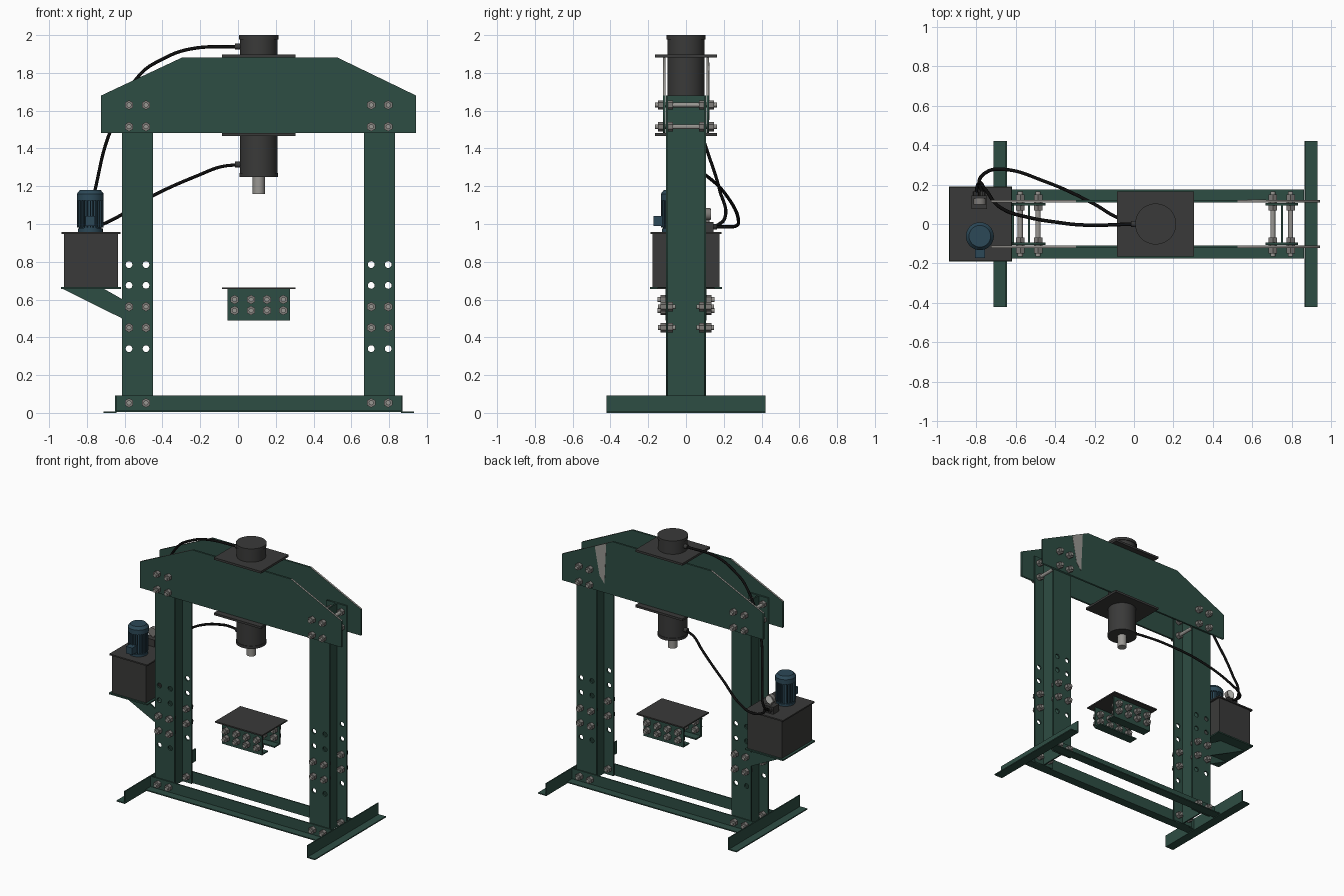
import bpy, bmesh, math
from mathutils import Vector, Matrix

if "Cube" in bpy.data.objects:
    bpy.data.objects.remove(bpy.data.objects["Cube"])


def material(name, col):
    m = bpy.data.materials.new(name)
    m.diffuse_color = (*col, 1)
    m.use_nodes = True
    m.node_tree.nodes["Principled BSDF"].inputs["Base Color"].default_value = m.diffuse_color
    return m


GREEN = material("dark green paint", (0.027, 0.075, 0.057))
DARK = material("charcoal paint", (0.042, 0.042, 0.041))
BLUE = material("motor blue", (0.025, 0.065, 0.095))
STEEL = material("bare steel", (0.32, 0.31, 0.29))
NUT = material("bolt steel", (0.21, 0.20, 0.19))
BLACK = material("hose black", (0.004, 0.004, 0.004))
WHITE = material("gauge face", (0.7, 0.7, 0.66))
CX = 0.11                      # centre of the frame in x
COLUMNS = (-0.532, 0.75)       # column centres


def tag(verts, mat):
    for f in {f for v in verts for f in v.link_faces}:
        f.material_index = mat


def box(bm, x0, x1, y0, y1, z0, z1, mat=0):
    mx = Matrix.Translation(((x0 + x1) / 2, (y0 + y1) / 2, (z0 + z1) / 2)) @ \
        Matrix.Diagonal((x1 - x0, y1 - y0, z1 - z0, 1))
    tag(bmesh.ops.create_cube(bm, size=1, matrix=mx)["verts"], mat)


def cyl(bm, a, b, r, n=32, r2=None, mat=0):
    a, b = Vector(a), Vector(b)
    d = b - a
    mx = Matrix.Translation((a + b) / 2) @ d.to_track_quat('Z', 'Y').to_matrix().to_4x4()
    tag(bmesh.ops.create_cone(bm, cap_ends=True, segments=n, radius1=r, radius2=r if r2 is None else r2,
                              depth=d.length, matrix=mx)["verts"], mat)


def finish(bm, name, *mats, smooth=False):
    me = bpy.data.meshes.new(name)
    bm.to_mesh(me)
    bm.free()
    for m in mats:
        me.materials.append(m)
    if smooth:
        for p in me.polygons:
            p.use_smooth = True
        me.set_sharp_from_angle(angle=math.radians(35))
    ob = bpy.data.objects.new(name, me)
    bpy.context.collection.objects.link(ob)
    return ob


def profile_plate(bm, outline, y0, y1, holes=(), r=0.018):
    """Upright plate in the xz plane with round holes, added to bm."""
    cu = bpy.data.curves.new("outline", 'CURVE')
    cu.dimensions, cu.fill_mode, cu.extrude = '2D', 'BOTH', (y1 - y0) / 2
    rings = [outline] + [[(x + r * math.cos(k * math.pi / 8), z + r * math.sin(k * math.pi / 8))
                          for k in range(16)] for x, z in holes]
    for ring in rings:
        s = cu.splines.new('POLY')
        s.points.add(len(ring) - 1)
        for p, (x, z) in zip(s.points, ring):
            p.co = (x, z, 0, 1)
        s.use_cyclic_u = True
    ob = bpy.data.objects.new("outline", cu)
    bpy.context.collection.objects.link(ob)
    dg = bpy.context.evaluated_depsgraph_get()
    me = bpy.data.meshes.new_from_object(ob.evaluated_get(dg))
    me.transform(Matrix.Translation((0, (y0 + y1) / 2, 0)) @ Matrix.Rotation(math.pi / 2, 4, 'X'))
    bm.from_mesh(me)
    bpy.data.objects.remove(ob)
    bpy.data.meshes.remove(me)
    bmesh.ops.remove_doubles(bm, verts=bm.verts, dist=1e-5)
    bmesh.ops.recalc_face_normals(bm, faces=bm.faces)


def bolt(bm, x, z, s, face, inner=0.095):
    """Hex head outside, nut inside, threaded end showing; s is the side."""
    cyl(bm, (x, s * face, z), (x, s * (face + 0.027), z), 0.025, 6)
    cyl(bm, (x, s * (inner - 0.027), z), (x, s * inner, z), 0.025, 6)
    cyl(bm, (x, s * (inner - 0.04), z), (x, s * (face + 0.042), z), 0.013, 12, mat=1)


# H-section columns with adjustment holes
for side, cx in zip(("left", "right"), COLUMNS):
    bm = bmesh.new()
    holes = [(cx + dx, z) for dx in (-0.045, 0.045) for z in (0.34, 0.675, 0.785)]
    rect = [(cx - 0.082, 0.005), (cx + 0.082, 0.005), (cx + 0.082, 1.68), (cx - 0.082, 1.68)]
    for y0, y1 in ((-0.107, -0.095), (0.095, 0.107)):
        profile_plate(bm, rect, y0, y1, holes)
    box(bm, cx - 0.005, cx + 0.005, -0.095, 0.095, 0.005, 1.68)
    finish(bm, side + "_column", GREEN)

# Top beam plates, bare steel on the sloping cut edges
beam = [(-0.725, 1.483), (0.943, 1.483), (0.943, 1.68), (0.525, 1.882), (-0.295, 1.882), (-0.725, 1.68)]
for name, y0, y1 in (("front_beam_plate", -0.122, -0.108), ("back_beam_plate", 0.108, 0.122)):
    bm = bmesh.new()
    profile_plate(bm, beam, y0, y1)
    for f in bm.faces:
        if 0.1 < abs(f.normal.x) < 0.9:
            f.material_index = 1
    finish(bm, name, GREEN, STEEL)
bm = bmesh.new()
profile_plate(bm, [(0.63, 1.6), (0.67, 1.808), (0.575, 1.855), (0.59, 1.55)], 0.121, 0.1235)
finish(bm, "worn_paint_patch", STEEL)

# Frame bolts
bm = bmesh.new()
for cx in COLUMNS:
    for x in (cx - 0.045, cx + 0.045):
        for s in (-1, 1):
            for z in (0.451, 0.562):
                bolt(bm, x, z, s, 0.107)
            bolt(bm, x, 0.053, s, 0.116)
            for z in (1.515, 1.63):
                bolt(bm, x, z, s, 0.122)
        for z in (1.515, 1.63):
            cyl(bm, (x, -0.1, z), (x, 0.1, z), 0.013, 12, mat=1)
finish(bm, "frame_bolts", NUT, STEEL)

# Base: angle rails along x and angle feet along y
for name, s in (("front_base_rail", -1), ("back_base_rail", 1)):
    bm = bmesh.new()
    for a, b, z1 in ((0.108, 0.116, 0.092), (0.116, 0.175, 0.014)):
        box(bm, -0.645, 0.863, min(s * a, s * b), max(s * a, s * b), 0.006, z1)
    finish(bm, name, GREEN)
for name, s in (("left_foot", -1), ("right_foot", 1)):
    bm = bmesh.new()
    for a, b, z1 in ((0.754, 0.762, 0.093), (0.762, 0.822, 0.008)):
        xs = sorted((CX + s * a, CX + s * b))
        box(bm, *xs, -0.42, 0.42, 0, z1)
    finish(bm, name, GREEN)

# Hydraulic ram and its two mounting plates
for name, z0, z1 in (("upper_ram_plate", 1.882, 1.898), ("lower_ram_plate", 1.467, 1.483)):
    bm = bmesh.new()
    box(bm, CX - 0.195, CX + 0.195, -0.165, 0.165, z0, z1)
    finish(bm, name, DARK)
bm = bmesh.new()
for z0, z1, r in ((1.268, 1.98, 0.099), (1.25, 1.27, 0.103), (1.978, 2.0, 0.104)):
    cyl(bm, (CX, 0, z0), (CX, 0, z1), r, 48)
for z in (1.315, 1.94):
    cyl(bm, (-0.015, 0, z), (0.03, 0, z), 0.016, 12)
finish(bm, "ram_cylinder", DARK, smooth=True)
bm = bmesh.new()
cyl(bm, (CX, 0, 1.16), (CX, 0, 1.26), 0.032, 32)
finish(bm, "ram_piston", STEEL, smooth=True)

# Work table: two inward angles under a top plate
bm = bmesh.new()
for s in (-1, 1):
    box(bm, CX - 0.165, CX + 0.165, *sorted((s * 0.096, s * 0.108)), 0.49, 0.655)
    box(bm, CX - 0.165, CX + 0.165, *sorted((s * 0.04, s * 0.096)), 0.49, 0.5)
finish(bm, "table_channels", GREEN)
bm = bmesh.new()
box(bm, CX - 0.195, CX + 0.195, -0.15, 0.15, 0.655, 0.665)
finish(bm, "table_top", DARK)
bm = bmesh.new()
for s in (-1, 1):
    for x in (-0.018, 0.069, 0.153, 0.24):
        for z in (0.542, 0.6):
            bolt(bm, x, z, s, 0.108)
finish(bm, "table_bolts", NUT, STEEL)

# Oil tank on a green bracket
bm = bmesh.new()
box(bm, -0.92, -0.636, -0.178, 0.178, 0.666, 0.95)
box(bm, -0.935, -0.622, -0.188, 0.188, 0.948, 0.958)
finish(bm, "oil_tank", DARK)
bm = bmesh.new()
box(bm, -0.938, -0.62, -0.19, 0.19, 0.656, 0.666)
arm = [(-0.93, 0.657), (-0.71, 0.657), (-0.613, 0.602), (-0.613, 0.5)]
for y0, y1 in ((-0.107, -0.095), (0.095, 0.107)):
    profile_plate(bm, arm, y0, y1)
box(bm, -0.618, -0.61, -0.107, 0.107, 0.5, 0.602)
finish(bm, "tank_bracket", GREEN)

# Electric motor with cooling fins and terminal box
MX, MY = -0.782, -0.062
bm = bmesh.new()
for z0, z1, r, r2 in ((0.955, 0.975, 0.066, 0.066), (0.97, 1.14, 0.059, 0.059),
                      (1.125, 1.16, 0.071, 0.071), (1.16, 1.18, 0.071, 0.055)):
    cyl(bm, (MX, MY, z0), (MX, MY, z1), r, 32, r2)
for k in range(24):
    a = k * math.pi / 12
    d = Vector((math.cos(a), math.sin(a), 0))
    mx = Matrix.Translation(Vector((MX, MY, 1.055)) + d * 0.063) @ Matrix.Rotation(a, 4, 'Z') @ \
        Matrix.Diagonal((0.014, 0.005, 0.145, 1))
    bmesh.ops.create_cube(bm, size=1, matrix=mx)
box(bm, MX - 0.026, MX + 0.026, -0.172, MY - 0.05, 0.99, 1.042)
finish(bm, "electric_motor", BLUE, smooth=True)

# Valve block with fittings and pressure gauge
bm = bmesh.new()
box(bm, -0.825, -0.745, 0.075, 0.145, 0.955, 1.01)
for x in (-0.802, -0.768):
    cyl(bm, (x, 0.14, 0.985), (x, 0.165, 0.985), 0.015, 8)
finish(bm, "valve_block", DARK)
bm = bmesh.new()
cyl(bm, (MX, 0.115, 1.0), (MX, 0.115, 1.03), 0.009, 12)
cyl(bm, (MX, 0.1, 1.052), (MX, 0.13, 1.052), 0.032, 24)
cyl(bm, (MX, 0.13, 1.052), (MX, 0.132, 1.052), 0.027, 24, mat=1)
finish(bm, "pressure_gauge", NUT, WHITE, smooth=True)

# Hoses from the valve block to the ram
hoses = {
    "lower_hose": [(-0.768, 0.155, 0.985), (-0.785, 0.22, 0.985), (-0.745, 0.265, 0.99), (-0.68, 0.278, 1.015),
                   (-0.45, 0.215, 1.15), (-0.2, 0.10, 1.262), (-0.09, 0.035, 1.303), (0.01, 0, 1.315)],
    "upper_hose": [(-0.802, 0.155, 0.985), (-0.79, 0.205, 1.03), (-0.757, 0.178, 1.18), (-0.68, 0.085, 1.48),
                   (-0.52, 0.03, 1.79), (-0.4, 0.01, 1.873), (-0.26, -0.005, 1.925), (0.01, 0, 1.94)]}
for name, pts in hoses.items():
    cu = bpy.data.curves.new(name, 'CURVE')
    cu.dimensions, cu.bevel_depth, cu.bevel_resolution, cu.use_fill_caps = '3D', 0.009, 2, True
    s = cu.splines.new('BEZIER')
    s.bezier_points.add(len(pts) - 1)
    for p, co in zip(s.bezier_points, pts):
        p.co = co
        p.handle_left_type = p.handle_right_type = 'AUTO'
    cu.materials.append(BLACK)
    bpy.context.collection.objects.link(bpy.data.objects.new(name, cu))
